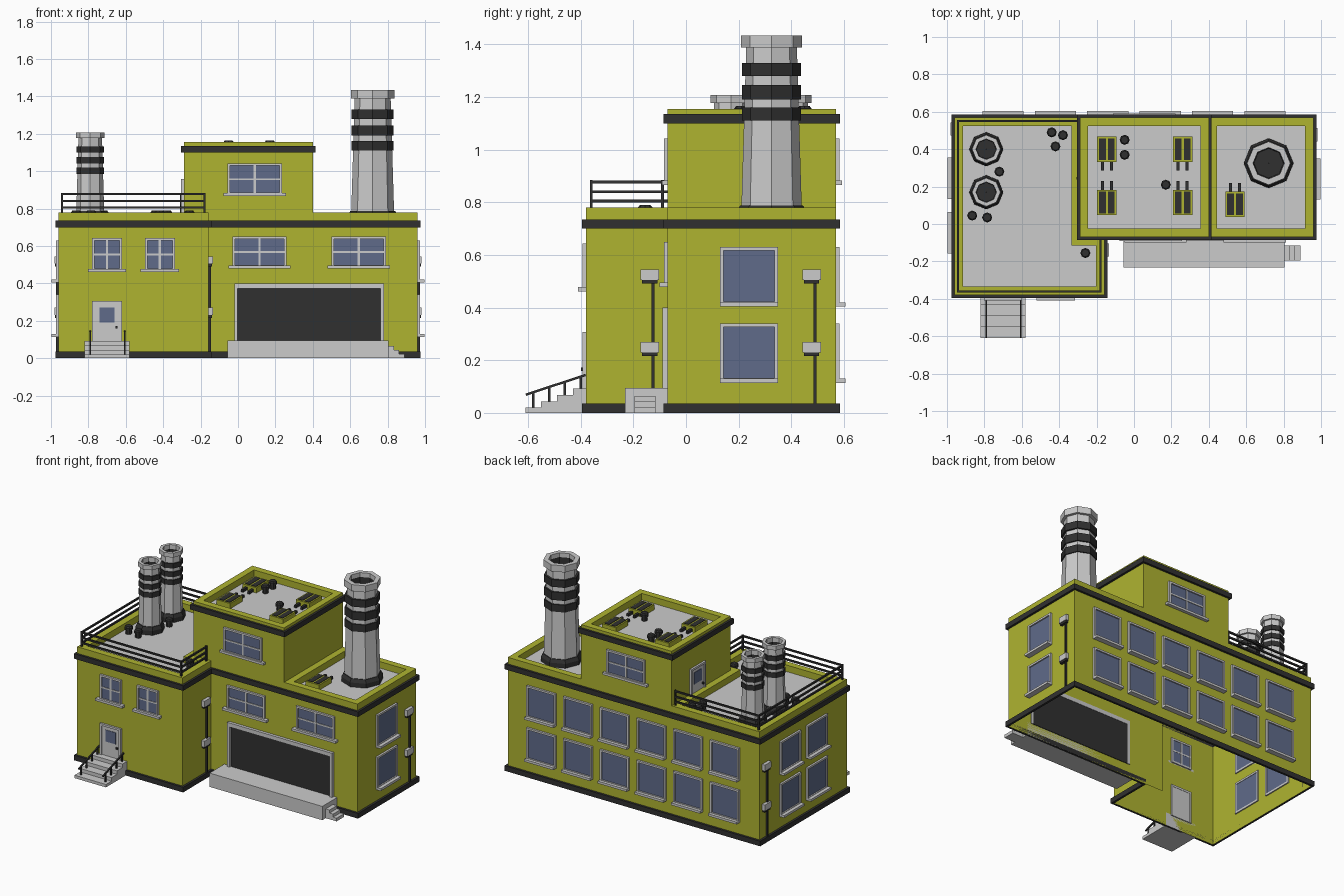
import bpy, bmesh
from math import pi, cos, sin
from mathutils import Matrix, Vector

if "Cube" in bpy.data.objects:
    bpy.data.objects.remove(bpy.data.objects["Cube"])

def mat(name, c):
    m = bpy.data.materials.new(name)
    m.diffuse_color = (*c, 1)
    m.use_nodes = True
    m.node_tree.nodes["Principled BSDF"].inputs["Base Color"].default_value = m.diffuse_color
    return m
YEL = mat("yellow_wall", (0.43, 0.455, 0.03))
DARK = mat("dark_trim", (0.03, 0.03, 0.03))
BLUE = mat("glass", (0.115, 0.147, 0.254))

def finish(name, bm, m=None, normals=True):
    if normals:
        bmesh.ops.recalc_face_normals(bm, faces=bm.faces)
    me = bpy.data.meshes.new(name)
    bm.to_mesh(me)
    bm.free()
    ob = bpy.data.objects.new(name, me)
    bpy.context.collection.objects.link(ob)
    if m:
        me.materials.append(m)

def boxes(name, items, m=None, M=Matrix()):
    """items: (x0, x1, y0, y1, z0, z1) in the local frame M"""
    bm = bmesh.new()
    for x0, x1, y0, y1, z0, z1 in items:
        T = Matrix.Translation(((x0+x1)/2, (y0+y1)/2, (z0+z1)/2))
        bmesh.ops.create_cube(bm, size=1, matrix=M @ T @ Matrix.Diagonal((x1-x0, y1-y0, z1-z0, 1)))
    finish(name, bm, m)

def beams(name, segs, w, m):
    bm = bmesh.new()
    for p, q in segs:
        p, q = Vector(p), Vector(q)
        d = q - p
        R = d.to_track_quat('Z', 'Y').to_matrix().to_4x4()
        bmesh.ops.create_cube(bm, size=1, matrix=Matrix.Translation((p+q)/2) @ R @ Matrix.Diagonal((w, w, d.length + w*0.8, 1)))
    finish(name, bm, m)

def lathe(name, prof, c, m=None, n=8, caps=False):
    bm = bmesh.new()
    rings = [[bm.verts.new((c[0]+r*cos(2*pi*i/n), c[1]+r*sin(2*pi*i/n), z)) for i in range(n)] for r, z in prof]
    for a, b in zip(rings, rings[1:]):
        for i in range(n):
            bm.faces.new((a[i], a[(i+1) % n], b[(i+1) % n], b[i]))
    if caps:
        bm.faces.new(rings[-1])
        bm.faces.new(rings[0][::-1])
    finish(name, bm, m, caps)

def offset(pts, d):
    """Offset a right-angled counter-clockwise outline outwards by d"""
    out = []
    for i, p in enumerate(pts):
        p = Vector(p)
        a = (p - Vector(pts[i-1])).normalized()
        b = (Vector(pts[(i+1) % len(pts)]) - p).normalized()
        out.append(p + d*Vector((a.y + b.y, -a.x - b.x)))
    return out

DECK, TOP = 0.735, 0.78
def block(name, pts, lows, top, deck):
    """Open-bottomed walls with parapet and sunken roof; lows = wall bottom per edge"""
    n = len(pts)
    inner = offset(pts, -0.045)
    bm = bmesh.new()
    V = lambda p, z: bm.verts.new((p[0], p[1], z))
    for i in range(n):
        j = (i+1) % n
        if lows[i] is not None:
            bm.faces.new((V(pts[i], lows[i]), V(pts[j], lows[i]), V(pts[j], top), V(pts[i], top)))
        bm.faces.new((V(pts[i], top), V(pts[j], top), V(inner[j], top), V(inner[i], top)))
        bm.faces.new((V(inner[i], top), V(inner[j], top), V(inner[j], deck), V(inner[i], deck)))
    finish(name + "_walls", bm, YEL, False)
    bm = bmesh.new()
    bm.faces.new([bm.verts.new((p[0], p[1], deck)) for p in inner])
    finish(name + "_roof_deck", bm, None, False)

def band(name, pts, z0, z1, d=0.015):
    bm = bmesh.new()
    o = offset(pts, d)
    rings = [[bm.verts.new((p[0], p[1], z)) for p in q] for q, z in ((pts, z0), (o, z0), (o, z1), (pts, z1))]
    for k in range(4):
        a, b = rings[k], rings[(k+1) % 4]
        for i in range(len(pts)):
            j = (i+1) % len(pts)
            bm.faces.new((a[i], a[j], b[j], b[i]))
    finish(name, bm, DARK)

# Building volumes
X0, X1, XW, YF, YR, YB = -0.96, 0.96, -0.157, -0.38, -0.07, 0.57
TL, TR = -0.29, 0.40
N = None
tower = [(TL, YR), (TR, YR), (TR, YB), (TL, YB)]
block("left_wing", [(X0, YF), (XW, YF), (XW, YR), (TL, YR), (TL, YB), (X0, YB)], [0, 0, N, N, 0, 0], TOP, DECK)
block("right_wing", [(TR, YR), (X1, YR), (X1, YB), (TR, YB)], [0, 0, 0, N], TOP, DECK)
block("tower", tower, [0, DECK, 0, DECK], 1.155, 1.11)
outline = [(X0, YF), (XW, YF), (XW, YR), (X1, YR), (X1, YB), (X0, YB)]
band("base_band", outline, 0, 0.035)
band("cornice_band", outline, 0.70, 0.735)
band("tower_cornice_band", tower, 1.10, 1.135)

# Wall frames: local -y points out of the wall
def wall(x, y, z, deg):
    return Matrix.Translation((x, y, z)) @ Matrix.Rotation(deg*pi/180, 4, 'Z')

def window(name, M, w, h, panes=False, out=0.03):
    a, b, f, s = w/2, h/2, 0.013, 0.014
    fr = [(-a, -a+f, -s, .008, -b, b), (a-f, a, -s, .008, -b, b), (-a, a, -s, .008, b-f, b), (-a, a, -s, .008, -b, -b+f)]
    e = 0.022 if panes else 0
    if panes:
        fr += [(-.006, .006, -.009, .006, -b, b), (-a, a, -.009, .006, -.005, .005)]
    fr.append((-a-e, a+e, -out, 0, -b-.006, -b+.01))
    boxes(name + "_frame", fr, None, M)
    boxes(name + "_glass", [(-a+.005, a-.005, -.005, .005, -b+.005, b-.005)], BLUE, M)

for r, z in enumerate((0.23, 0.52)):
    for i in range(6):
        window(f"back_window_{r}_{i}", wall(-0.7+0.28*i, YB, z, 180), 0.22, 0.22, out=0.035)
    window(f"right_window_{r}", wall(X1, 0.24, z, 90), 0.22, 0.22, out=0.038)
    for y in (0.245, -0.047):
        window(f"left_window_{r}", wall(X0, y, z, -90), 0.22, 0.22, out=0.038)
for x in (-0.70, -0.418):
    window("front_small_window", wall(x, YF, 0.555, 0), 0.16, 0.175, True)
for x in (0.115, 0.645):
    window("front_wide_window", wall(x, YR, 0.567, 0), 0.29, 0.165, True)
for y, deg in ((YR, 0), (YB, 180)):
    window("tower_window", wall(0.09 if deg == 0 else 0.055, y, 0.957, deg), 0.29, 0.17, True, 0.022)

# Personnel doors
for name, M in (("front_door", wall(-0.70, YF, 0.085, 0)), ("roof_door", wall(TL, 0.295, 0.735, -90))):
    h = 0.222
    boxes(name + "_frame", [(-.08, -.066, -.014, .008, 0, h), (.066, .08, -.014, .008, 0, h), (-.08, .08, -.014, .008, h-.014, h)], None, M)
    boxes(name, [(-.07, .07, -.006, .006, 0, h-.01)], None, M)
    boxes(name + "_pane", [(-.04, .04, -.009, 0, .105, .185)], BLUE, M)
    boxes(name + "_handle", [(.045, .056, -.018, 0, .075, .087)], DARK, M)

# Loading bay and dock
G = wall(0.38, YR, 0, 0)
boxes("loading_door_frame", [(-.40, -.382, -.02, .006, .09, .4), (.382, .40, -.02, .006, .09, .4), (-.40, .40, -.02, .006, .372, .4)], None, G)
boxes("loading_door", [(-.385, .385, -.006, .004, .09, .375)], DARK, G)
boxes("loading_dock", [(-.055, .805, -.232, YR, 0, .095)])
boxes("dock_steps", [(.805, .835+.027*i, -.195, -.115, 0, .064-.021*i) for i in range(3)])

# Entrance stairs with handrails
boxes("entrance_steps", [(-.82, -.58, -.61+.06*i, -.55+.06*i if i < 3 else YF, 0, .024*(i+1)-.004) for i in range(4)])
for x in (-.79, -.605):
    segs = [((x, -.605, .07), (x, -.385, .143))]
    for i in range(4):
        y = -.58+.06*i
        segs.append(((x, y, .02+.022*i), (x, y, .07+(y+.605)*.33)))
    beams("stair_handrail", segs, 0.009, DARK)

# Wall lamps on conduits
for M in (wall(XW, -.125, 0, 90), wall(X1, .49, 0, 90), wall(X0, .495, 0, -90)):
    boxes("wall_conduit", [(-.006, .006, -.012, 0, .03, .5)], DARK, M)
    boxes("wall_box", [(-.048, .022, -.022, 0, z, z+.04) for z in (.23, .505)], None, M)
    boxes("wall_box_slot", [(-.042, .016, -.018, 0, z-.014, z) for z in (.23, .505)], DARK, M)

# Roof railing
path = [(-.305, .55), (-.94, .55), (-.94, -.36), (-.18, -.36), (-.18, -.09)]
segs = [((*p, z), (*q, z)) for p, q in zip(path, path[1:]) for z in (.805, .84, .877)]
segs += [((*p, .77), (*p, .88)) for p in path]
beams("roof_railing", segs, 0.011, DARK)

# Chimneys
def chimney(name, c, r, top, cap, bands, flange):
    lathe(name + "_flange", [(flange, DECK), (flange, .765), (r+.004, .787)], c, DARK, caps=True)
    rt = r*0.83
    lathe(name, [(r, DECK), (rt, top-cap), (r, top-cap), (r, top), (r*.72, top), (r*.72, top-.03)], c)
    lathe(name + "_flue", [(r*.72, top-.03), (r*.68, top-.14), (0.001, top-.14)], c, DARK)
    for z0, z1 in bands:
        lathe(name + "_band", [(rt, z0), (r*.97, z0), (r*.97, z1), (rt, z1)], c, DARK)
chimney("large_chimney", (.72, .325), .116, 1.433, .045, ((1.11, 1.16), (1.19, 1.245), (1.28, 1.33)), .133)
for y in (.40, .17):
    chimney("small_chimney", (-.79, y), .076, 1.207, .03, ((.985, 1.02), (1.04, 1.075), (1.1, 1.133)), .091)

# Round roof vents
for x, y in ((-.44, .49), (-.38, .475), (-.42, .415), (-.72, .28), (-.865, .045), (-.785, .035), (-.26, -.155), (-.05, .45), (-.05, .37), (.17, .21)):
    z = 1.11 if x > -.2 else DECK
    lathe("roof_vent", [(.02, z), (.02, z+.03), (.027, z+.03), (.027, z+.046), (.02, z+.055)], (x, y), DARK, caps=True)

# Roof cooling units with twin pipes
for x, y, z, s in ((-.145, .40, 1.11, -1), (.26, .40, 1.11, -1), (-.145, .115, 1.11, 1), (.26, .115, 1.11, 1), (.54, .105, DECK, 1)):
    M = wall(x, y, z, 0 if s < 0 else 180)
    boxes("cooling_unit", [(-.052, .052, -.068, .068, 0, .036)], YEL, M)
    boxes("cooling_unit_grille", [(-.042, -.006, -.058, .058, .03, .039), (.006, .042, -.058, .058, .03, .039)], DARK, M)
    boxes("cooling_unit_pipes", [(u-.008, u+.008, -.115, -.06, .004, .022) for u in (-.024, .024)], DARK, M)
